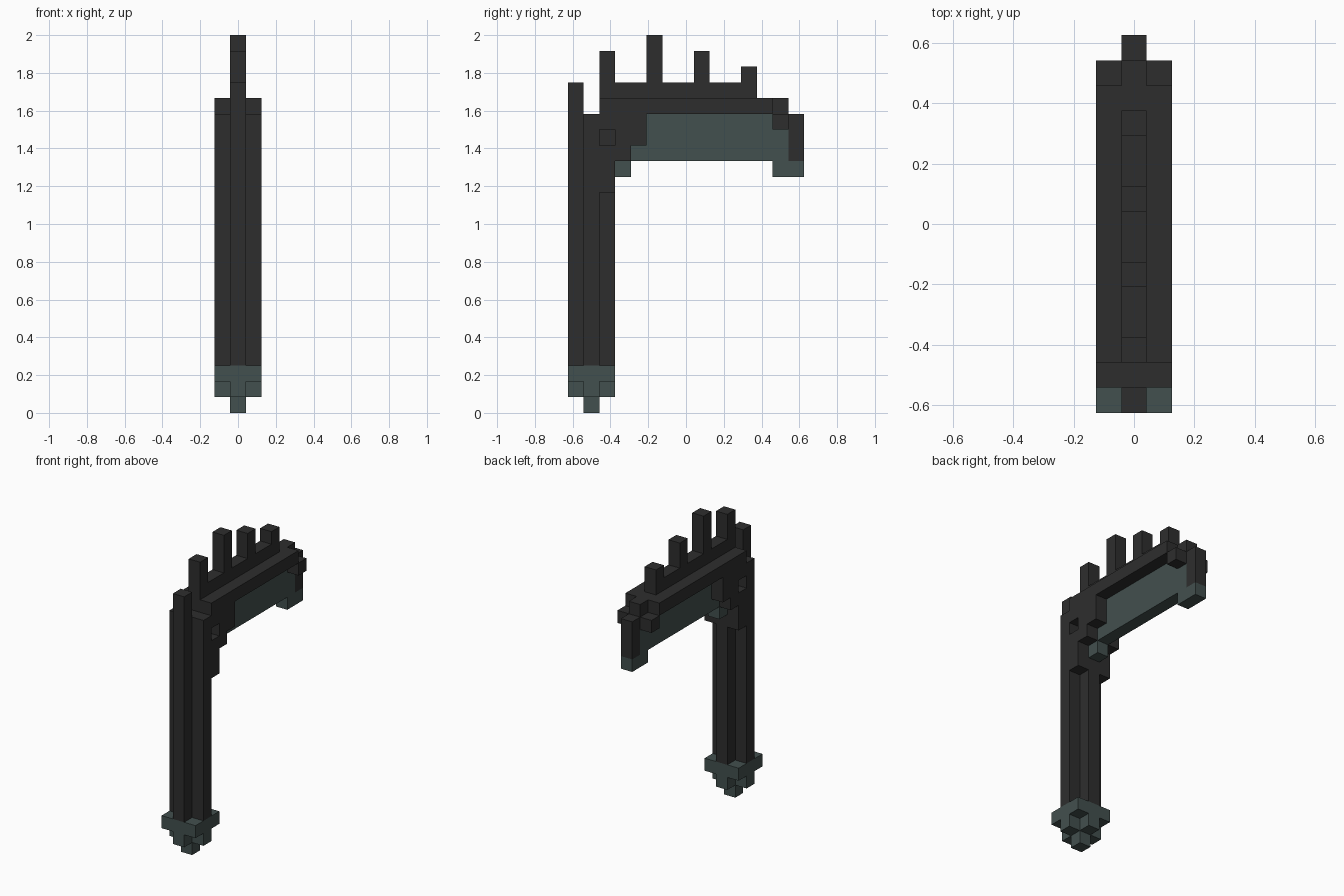
import bpy
import bmesh
from mathutils import Vector

old = bpy.data.objects.get("Cube")
if old:
    bpy.data.objects.remove(old, do_unlink=True)

U = 2 / 24                                  # edge of one block
ORIGIN = Vector((0, -7 * U, 0.5 * U))       # centre of block (0, 0, 0)
AXES = [Vector(a) for a in ((1, 0, 0), (0, 1, 0), (0, 0, 1))]


def material(name, colour):
    m = bpy.data.materials.new(name)
    m.use_nodes = True
    m.diffuse_color = (*colour, 1)
    bsdf = next(n for n in m.node_tree.nodes if n.type == "BSDF_PRINCIPLED")
    bsdf.inputs["Base Color"].default_value = (*colour, 1)
    return m


charcoal = material("charcoal", (0.027, 0.027, 0.027))
slate = material("slate_teal", (0.055, 0.08, 0.077))


def box(half, y0, y1, z0, z1):
    """Blocks from -half to half across, with inclusive y and z ranges."""
    return {(x, y, z) for x in range(-half, half + 1)
            for y in range(y0, y1 + 1) for z in range(z0, z1 + 1)}


# Each part is a set of blocks
side_holes = {(x, 2, 17) for x in (-1, 1)}
parts = {
    "pommel": (slate, box(0, 1, 1, 0, 0) | box(0, 0, 2, 1, 1)
               | box(1, 1, 1, 1, 1) | box(1, 0, 2, 2, 2)),
    "shaft": (charcoal, box(1, 1, 1, 3, 18) | box(0, 2, 2, 3, 13)),
    "shaft_front_rib": (charcoal, box(0, 0, 0, 3, 20)),
    "head_bracket": (charcoal, (box(1, 2, 2, 14, 18) | box(1, 3, 3, 16, 18)
                                | box(1, 4, 4, 17, 18)) - side_holes),
    "head_beam": (charcoal, box(1, 2, 12, 19, 19) | box(0, 13, 13, 19, 19)
                  | box(1, 13, 13, 18, 18)),
    "head_ridge": (charcoal, box(0, 2, 11, 20, 20)),
    "blade": (slate, box(0, 5, 12, 16, 18) | box(0, 4, 4, 16, 16)
              | box(0, 13, 13, 15, 17) | box(0, 14, 14, 15, 15)),
    "blade_heel": (slate, box(0, 3, 3, 15, 15)),
    "beam_tip": (charcoal, box(0, 14, 14, 16, 18)),
}
# Spikes along the ridge
for i, (y, top) in enumerate(((2, 22), (5, 23), (8, 22), (11, 21)), 1):
    parts[f"spike_{i}"] = (charcoal, box(0, y, y, 21, top))

solid = set().union(*(cells for _, cells in parts.values()))


def build(name, mat, cells):
    """Skin the exposed sides of the blocks and merge flat areas."""
    bm = bmesh.new()
    for cell in sorted(cells):
        centre = ORIGIN + Vector(cell) * U
        for i, axis in enumerate(AXES):
            for sign in (-1, 1):
                n = axis * sign
                if tuple(int(c + d) for c, d in zip(cell, n)) in solid:
                    continue
                a = AXES[(i + 1) % 3] * sign
                b = AXES[(i + 2) % 3]
                bm.faces.new([bm.verts.new(centre + (n + a * s + b * t) * U / 2)
                              for s, t in ((-1, -1), (1, -1), (1, 1), (-1, 1))])
    bmesh.ops.remove_doubles(bm, verts=bm.verts, dist=U / 100)
    bmesh.ops.dissolve_limit(bm, angle_limit=0.01, verts=bm.verts, edges=bm.edges)
    mesh = bpy.data.meshes.new(name)
    bm.to_mesh(mesh)
    bm.free()
    mesh.materials.append(mat)
    bpy.context.collection.objects.link(bpy.data.objects.new(name, mesh))


for part_name, (mat, cells) in parts.items():
    build(part_name, mat, cells)
